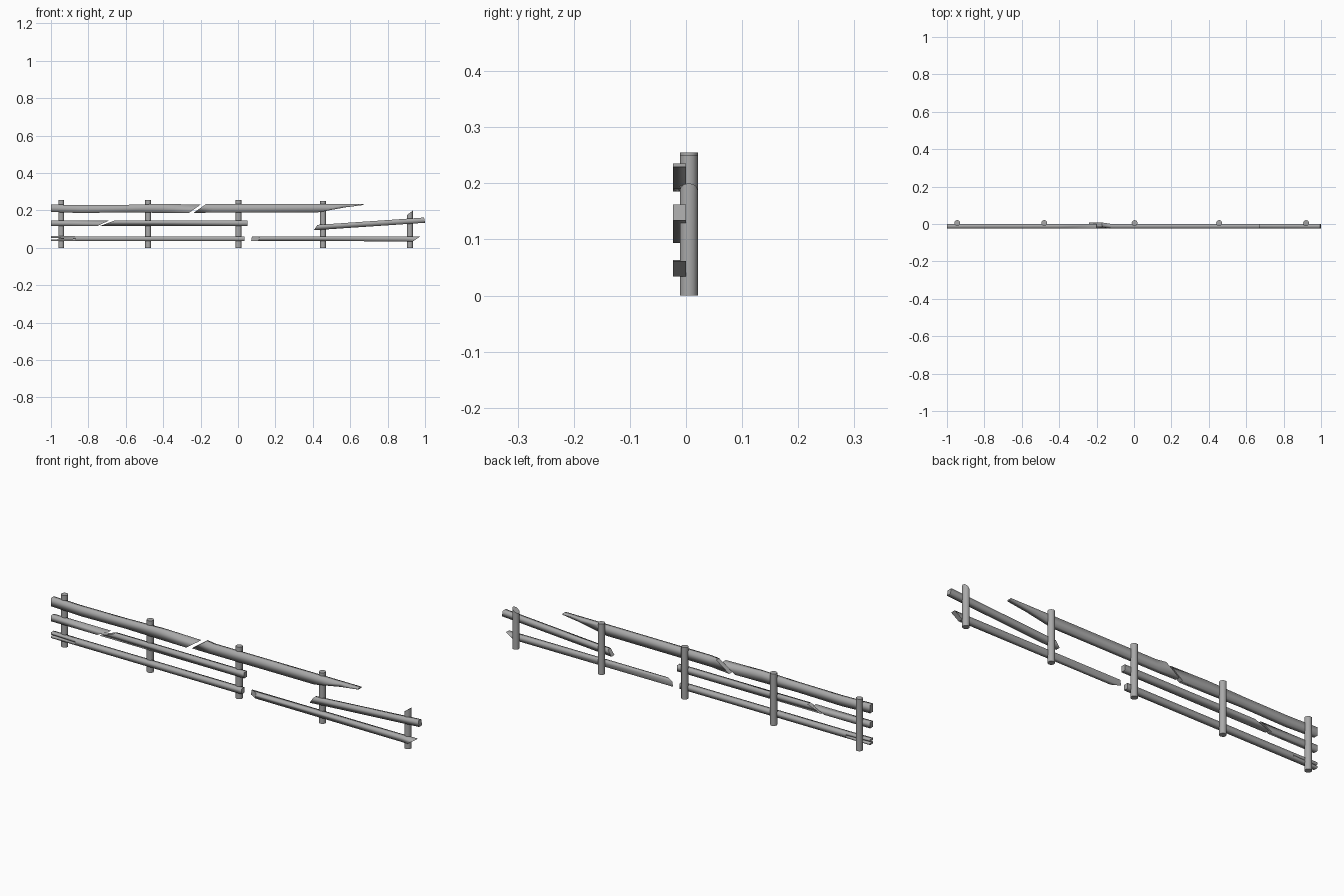
import bpy
import bmesh
import math

if "Cube" in bpy.data.objects:
    bpy.data.objects.remove(bpy.data.objects["Cube"], do_unlink=True)

wood = bpy.data.materials.new("weathered_grey")
wood.use_nodes = True
GREY = (0.4, 0.4, 0.4, 1)
wood.diffuse_color = GREY
wood.node_tree.nodes["Principled BSDF"].inputs["Base Color"].default_value = GREY

FRONT, BACK = -0.023, 0.0


def finish(bm, name):
    bmesh.ops.recalc_face_normals(bm, faces=bm.faces)
    mesh = bpy.data.meshes.new(name)
    bm.to_mesh(mesh)
    bm.free()
    mesh.materials.append(wood)
    obj = bpy.data.objects.new(name, mesh)
    bpy.context.collection.objects.link(obj)
    return obj


def loft(bm, stations, skew=0, shift=0):
    """Square rail through (top x, top z, bottom x, bottom z) stations.
    skew lengthens the back of the first end, shift pushes that end back."""
    rings = []
    for i, (xt, zt, xb, zb) in enumerate(stations):
        s, d = (skew, shift) if i == 0 else (0, 0)
        rings.append([bm.verts.new(p) for p in (
            (xt, FRONT + d, zt), (xt - s, BACK + d, zt),
            (xb - s, BACK + d, zb), (xb, FRONT + d, zb))])
    for a, b in zip(rings, rings[1:]):
        for k in range(4):
            n = (k + 1) % 4
            bm.faces.new((a[k], a[n], b[n], b[k])).smooth = True
    # crisp broken ends
    for ring in (rings[0], rings[-1]):
        cap = bm.faces.new(ring)
        for e in cap.edges:
            e.smooth = False


def rail(name, *strips, **ends):
    bm = bmesh.new()
    for s in strips:
        loft(bm, s, **ends)
    finish(bm, name)


def post(name, x, height, slant=0):
    bm = bmesh.new()
    r = 0.016
    bmesh.ops.create_cone(bm, cap_ends=True, segments=12, radius1=r,
                          radius2=r, depth=height)
    for v in bm.verts:
        if v.co.z > 0:
            v.co.z += slant * (v.co.x / r - 1)
        v.co.z += height / 2
        v.co.x += x
        v.co.y += 0.005
    for f in bm.faces:
        f.smooth = len(f.verts) == 4
        if len(f.verts) > 4:
            for e in f.edges:
                e.smooth = False
    finish(bm, name)


# Upright posts, the last one snapped off at a slant
for i, (x, h) in enumerate([(-0.945, 0.255), (-0.48, 0.255), (0.003, 0.255), (0.455, 0.25)]):
    post(f"post_{i + 1}", x, h)
post("broken_post", 0.92, 0.2, slant=0.012)

# Top rail, broken diagonally, tapering to a splinter
rail("top_rail_right", [(-1, 0.232, -1, 0.192), (-0.84, 0.228, -0.84, 0.186),
                        (-0.6, 0.23, -0.6, 0.19), (-0.4, 0.235, -0.42, 0.187),
                        (-0.2, 0.231, -0.265, 0.185)])
rail("top_rail_left", [(-0.17, 0.235, -0.24, 0.185), (-0.12, 0.234, -0.14, 0.189),
                       (0.43, 0.235, 0.43, 0.19), (0.57, 0.235, 0.57, 0.216),
                       (0.67, 0.235, 0.67, 0.229)], shift=0.008)

# Middle rail, broken diagonally, with a fallen length
rail("middle_rail_right", [(-1, 0.146, -1, 0.118), (-0.69, 0.146, -0.75, 0.118)])
rail("middle_rail_centre", [(-0.66, 0.146, -0.735, 0.118), (0.05, 0.146, 0.05, 0.118)])
rail("fallen_rail", [(0.425, 0.123, 0.405, 0.094), (0.995, 0.162, 1, 0.134)])

# Bottom rail, forked at one end
rail("bottom_rail_right",
     [(-1, 0.063, -1, 0.053), (-0.87, 0.062, -0.87, 0.049)],
     [(-1, 0.045, -1, 0.036), (-0.87, 0.049, -0.87, 0.036)],
     [(-0.87, 0.062, -0.87, 0.036), (0.035, 0.062, 0.035, 0.036)])
rail("bottom_rail_left", [(0.115, 0.062, 0.11, 0.036), (0.9, 0.062, 0.9, 0.035),
                          (0.977, 0.062, 0.935, 0.034)], skew=0.04)
